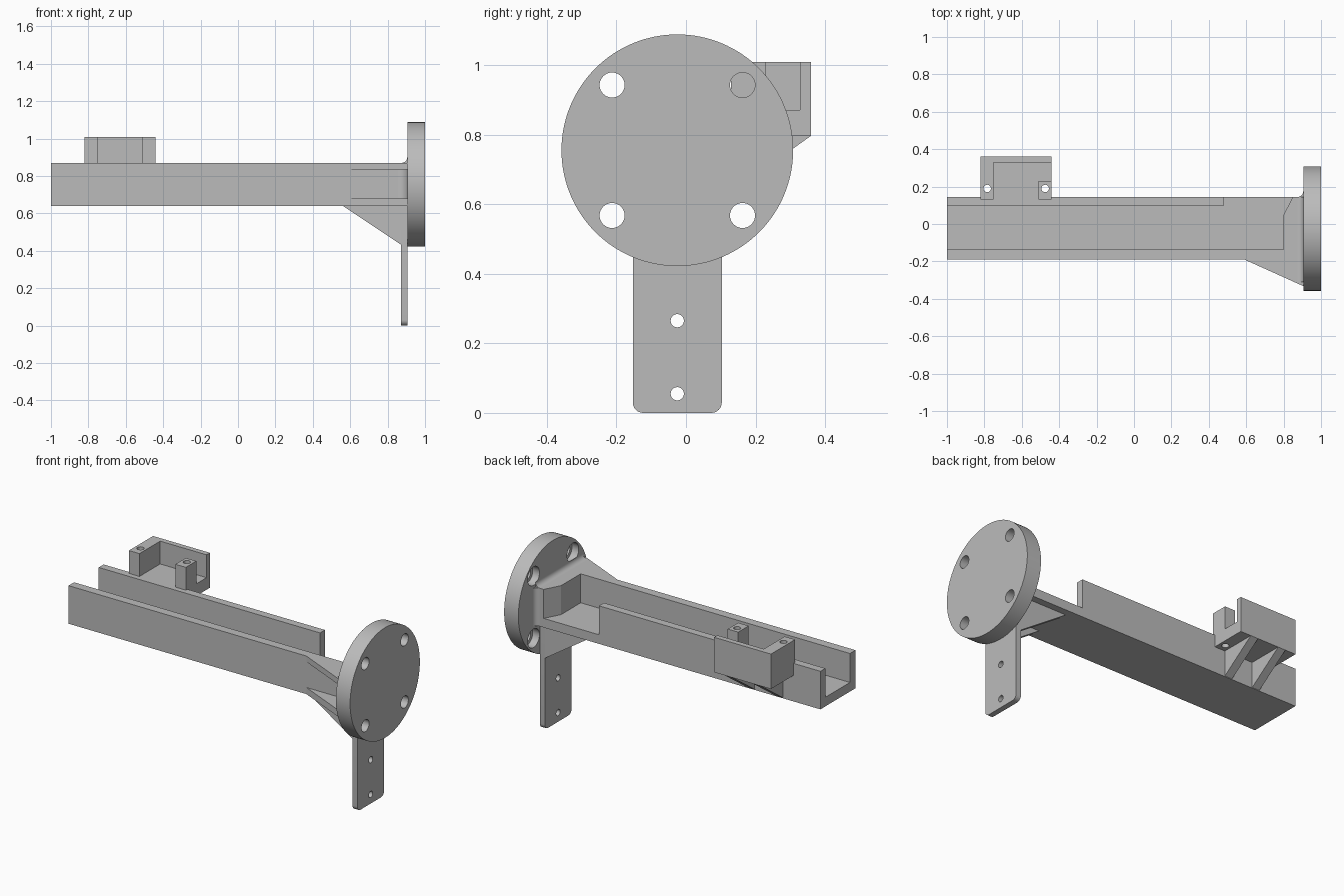
import bpy, bmesh, math
from mathutils import Matrix

if "Cube" in bpy.data.objects:
    bpy.data.objects.remove(bpy.data.objects["Cube"], do_unlink=True)

grey = bpy.data.materials.new("plain grey")
grey.use_nodes = True
colour = (0.5, 0.5, 0.5, 1)
grey.diffuse_color = colour
grey.node_tree.nodes["Principled BSDF"].inputs["Base Color"].default_value = colour


def finish(name, bm):
    bmesh.ops.recalc_face_normals(bm, faces=bm.faces)
    mesh = bpy.data.meshes.new(name)
    bm.to_mesh(mesh)
    bm.free()
    mesh.materials.append(grey)
    ob = bpy.data.objects.new(name, mesh)
    bpy.context.collection.objects.link(ob)
    return ob


def prism(name, axis, pts, lo, hi):
    """Extrude a 2D outline along one axis; points use the other two axes in order."""
    bm = bmesh.new()

    def place(p, d):
        c = list(p)
        c.insert("xyz".index(axis), d)
        return c
    face = bm.faces.new([bm.verts.new(place(p, lo)) for p in pts])
    new = bmesh.ops.extrude_face_region(bm, geom=[face])["geom"]
    shift = place((0, 0), hi - lo)
    bmesh.ops.translate(bm, vec=shift, verts=[v for v in new if isinstance(v, bmesh.types.BMVert)])
    return finish(name, bm)


def box(name, x, y, z):
    return prism(name, "z", [(x[0], y[0]), (x[1], y[0]), (x[1], y[1]), (x[0], y[1])], *z)


def cylinder(name, axis, centre, r, lo, hi, n=32):
    pts = [(centre[0] + r * math.cos(2 * math.pi * i / n),
            centre[1] + r * math.sin(2 * math.pi * i / n)) for i in range(n)]
    return prism(name, axis, pts, lo, hi)


def cut(ob, cutters):
    bpy.context.view_layer.objects.active = ob
    for c in cutters:
        m = ob.modifiers.new("cut", "BOOLEAN")
        m.operation, m.solver, m.object = "DIFFERENCE", "EXACT", c
        bpy.ops.object.modifier_apply(modifier=m.name)
        bpy.data.objects.remove(c, do_unlink=True)


def smooth(ob):
    bpy.ops.object.select_all(action="DESELECT")
    ob.select_set(True)
    bpy.context.view_layer.objects.active = ob
    bpy.ops.object.shade_smooth_by_angle(angle=math.radians(30))


def cove(u, v, du, dv, r=0.03, n=8):
    """Concave fillet outline for the corner at (u, v), open towards du, dv."""
    arc = [math.pi / 2 * i / n for i in range(n + 1)]
    return [(u, v)] + [(u + du * r * (1 - math.sin(a)), v + dv * r * (1 - math.cos(a))) for a in arc]


FACE = 0.905            # inner face of the flange
CY, CZ = -0.025, 0.755  # flange centre
BOTTOM, FLOOR, TOP = 0.64, 0.695, 0.87

# Channel: one outline for the U section, then a notched rear wall
box("channel_floor", (-1, FACE), (-0.19, 0.145), (BOTTOM, FLOOR))
box("front_wall", (-1, FACE), (-0.19, -0.137), (BOTTOM, TOP))
box("rear_wall", (-1, 0.48), (0.098, 0.145), (BOTTOM, TOP))
prism("end_block", "z", [(0.8, -0.15), (FACE, -0.15), (FACE, 0.145), (0.85, 0.145), (0.8, 0.05)],
      BOTTOM, TOP)

# Flange with four counterbored bolt holes
flange = cylinder("flange", "x", (CY, CZ), 0.333, FACE, 1.0, 128)
for sy in (-1, 1):
    for sz in (-1, 1):
        c = (CY + sy * 0.1875, CZ + sz * 0.1875)
        cut(flange, [cylinder("bolt_cutter", "x", c, 0.036, 0.8, 1.1),
                     cylinder("bore_cutter", "x", c, 0.056, 0.8, 0.95)])
smooth(flange)

# Horizontal gussets from the front wall to the flange
for name, lo, hi in (("lower_gusset", BOTTOM, 0.68), ("upper_gusset", 0.835, TOP)):
    prism(name, "z", [(0.59, -0.18), (0.59, -0.19), (FACE, -0.332), (FACE, -0.18)], lo, hi)

# Fillets where the channel meets the flange
for ob in (prism("top_fillet", "y", cove(FACE, TOP, -1, 1), -0.31, 0.145),
           prism("rear_fillet", "z", cove(FACE, 0.145, -1, 1), BOTTOM, TOP),
           prism("front_fillet", "z", cove(FACE, -0.19, -1, -1, 0.05), 0.68, 0.835)):
    smooth(ob)

# Hanging tab with rounded lower corners and two holes
r = 0.03
corners = [(CY + s * (0.128 - r + r * math.sin(a)), r - r * math.cos(a))
           for s, angles in ((-1, range(90, -1, -15)), (1, range(0, 91, 15)))
           for a in map(math.radians, angles)]
tab = prism("hanging_tab", "x", [(CY - 0.128, 0.66)] + corners + [(CY + 0.128, 0.66)], 0.872, FACE)
cut(tab, [cylinder("tab_cutter", "x", (CY, z), 0.019, 0.8, 1.0) for z in (0.055, 0.265)])
smooth(tab)

# Triangular ribs behind the tab
for name, y in (("front_tab_rib", -0.153), ("rear_tab_rib", 0.068)):
    prism(name, "y", [(0.56, BOTTOM), (0.875, 0.43), (0.875, BOTTOM)], y, y + 0.035)

# Side tray: floor, outer wall, full side block and a short post
UNDER, RIM = 0.797, 1.008
tray_floor = box("tray_floor", (-0.82, -0.44), (0.13, 0.36), (UNDER, TOP))
box("tray_outer_wall", (-0.82, -0.44), (0.328, 0.36), (UNDER, RIM))
side_block = box("tray_side_block", (-0.82, -0.75), (0.13, 0.36), (UNDER, RIM))
post = box("tray_post", (-0.51, -0.44), (0.13, 0.23), (UNDER, RIM))
for x, parts in ((-0.785, (tray_floor, side_block)), (-0.475, (tray_floor, post))):
    for part in parts:
        cut(part, [cylinder("screw_cutter", "z", (x, 0.19), 0.02, 0.7, 1.1, 24)])

# Sloping braces under the tray
for name, x in (("left_brace", -0.56), ("right_brace", -0.75)):
    prism(name, "x", [(0.14, BOTTOM), (0.36, UNDER), (0.14, UNDER)], x, x + 0.05)
